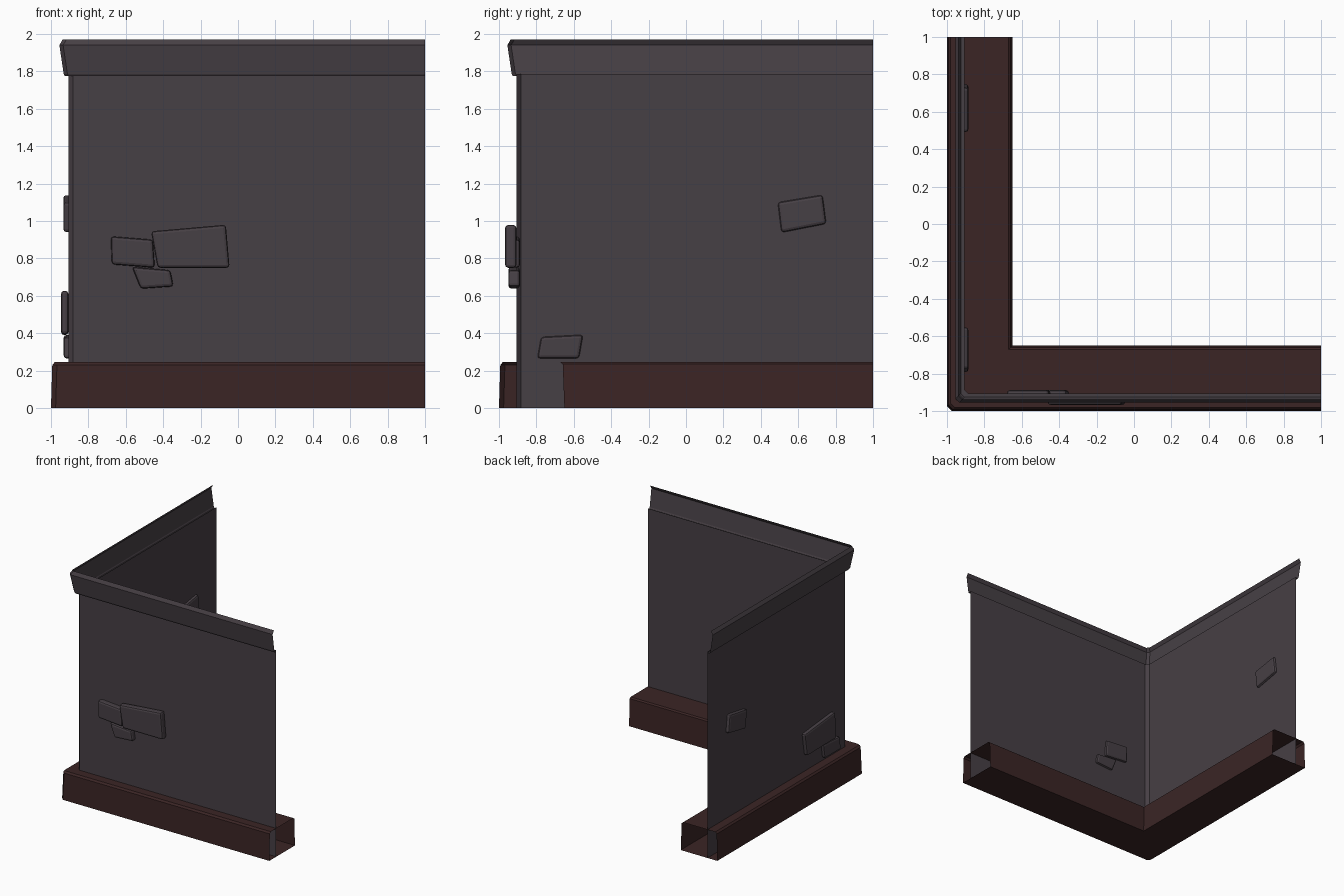
import bpy, bmesh

if "Cube" in bpy.data.objects:
    bpy.data.objects.remove(bpy.data.objects["Cube"])

def material(name, rgb):
    m = bpy.data.materials.new(name)
    m.diffuse_color = (*rgb, 1)
    m.use_nodes = True
    m.node_tree.nodes["Principled BSDF"].inputs["Base Color"].default_value = m.diffuse_color
    return m

PLASTER = material("grey plaster", (0.062, 0.050, 0.059))
WOOD = material("dark red wood", (0.043, 0.018, 0.018))

def finish(name, bm, mat):
    me = bpy.data.meshes.new(name)
    bm.to_mesh(me)
    bm.free()
    ob = bpy.data.objects.new(name, me)
    bpy.context.collection.objects.link(ob)
    me.materials.append(mat)
    return ob

def sweep(name, profile, mat, closed=False):
    """Sweep (offset, z, corner chamfer) points along the L-shaped plan; ends stay open."""
    bm = bmesh.new()
    rows = []
    for d, z, c in profile:
        plan = [(d, 1), (d, d + c), (d + c, d), (1, d)]
        rows.append([bm.verts.new((x, y, z)) for x, y in plan])
    pairs = list(zip(rows, rows[1:]))
    if closed:
        pairs.append((rows[-1], rows[0]))
    for a, b in pairs:
        for i in range(3):
            bm.faces.new((a[i], a[i + 1], b[i + 1], b[i]))
    bmesh.ops.remove_doubles(bm, verts=bm.verts, dist=0.0005)
    return finish(name, bm, mat)

def brick(name, corners, inner, outer, side):
    """Beveled slab from four (along, z) corners, set through the front or left wall."""
    bm = bmesh.new()
    def place(a, d, z):
        return (a, d, z) if side == "front" else (d, a, z)
    back = [bm.verts.new(place(a, inner, z)) for a, z in corners]
    face = [bm.verts.new(place(a, outer, z)) for a, z in corners]
    bm.faces.new(back)
    bm.faces.new(face)
    for i in range(4):
        j = (i + 1) % 4
        bm.faces.new((back[i], back[j], face[j], face[i]))
    bmesh.ops.recalc_face_normals(bm, faces=bm.faces)
    ob = finish(name, bm, PLASTER)
    mod = ob.modifiers.new("worn edges", 'BEVEL')
    mod.width = 0.016
    mod.segments = 2

# Thin wall sheet
sweep("wall", [(-0.906, 0, 0.025), (-0.906, 1.785, 0.025)], PLASTER)

# Flared top trim
sweep("top_trim", [(-0.906, 1.775, 0.02), (-0.926, 1.775, 0.02), (-0.932, 1.787, 0.02),
                   (-0.955, 1.94, 0.02), (-0.938, 1.97, 0.02)], PLASTER)

# Base beam, hollow with open ends
sweep("base_beam", [(-1, 0, 0.025), (-0.993, 0.23, 0.025), (-0.98, 0.245, 0.02),
                    (-0.672, 0.245, 0), (-0.659, 0.235, 0), (-0.65, 0, 0)], WOOD, closed=True)

# Exposed bricks on the front wall
brick("front_brick_large", [(-0.465, 0.945), (-0.065, 0.98), (-0.045, 0.75), (-0.43, 0.75)],
      -0.907, -0.967, "front")
brick("front_brick_left", [(-0.68, 0.918), (-0.455, 0.9), (-0.445, 0.75), (-0.675, 0.768)],
      -0.888, -0.95, "front")
brick("front_brick_low", [(-0.567, 0.755), (-0.362, 0.737), (-0.345, 0.65), (-0.52, 0.638)],
      -0.888, -0.95, "front")

# Exposed bricks on the left wall
brick("left_brick_high", [(0.49, 1.1), (0.73, 1.14), (0.75, 0.985), (0.51, 0.938)],
      -0.885, -0.934, "left")
brick("left_brick_large", [(-0.695, 0.628), (-0.278, 0.588), (-0.31, 0.39), (-0.715, 0.395)],
      -0.907, -0.946, "left")
brick("left_brick_low", [(-0.775, 0.38), (-0.55, 0.392), (-0.572, 0.265), (-0.795, 0.265)],
      -0.885, -0.932, "left")
